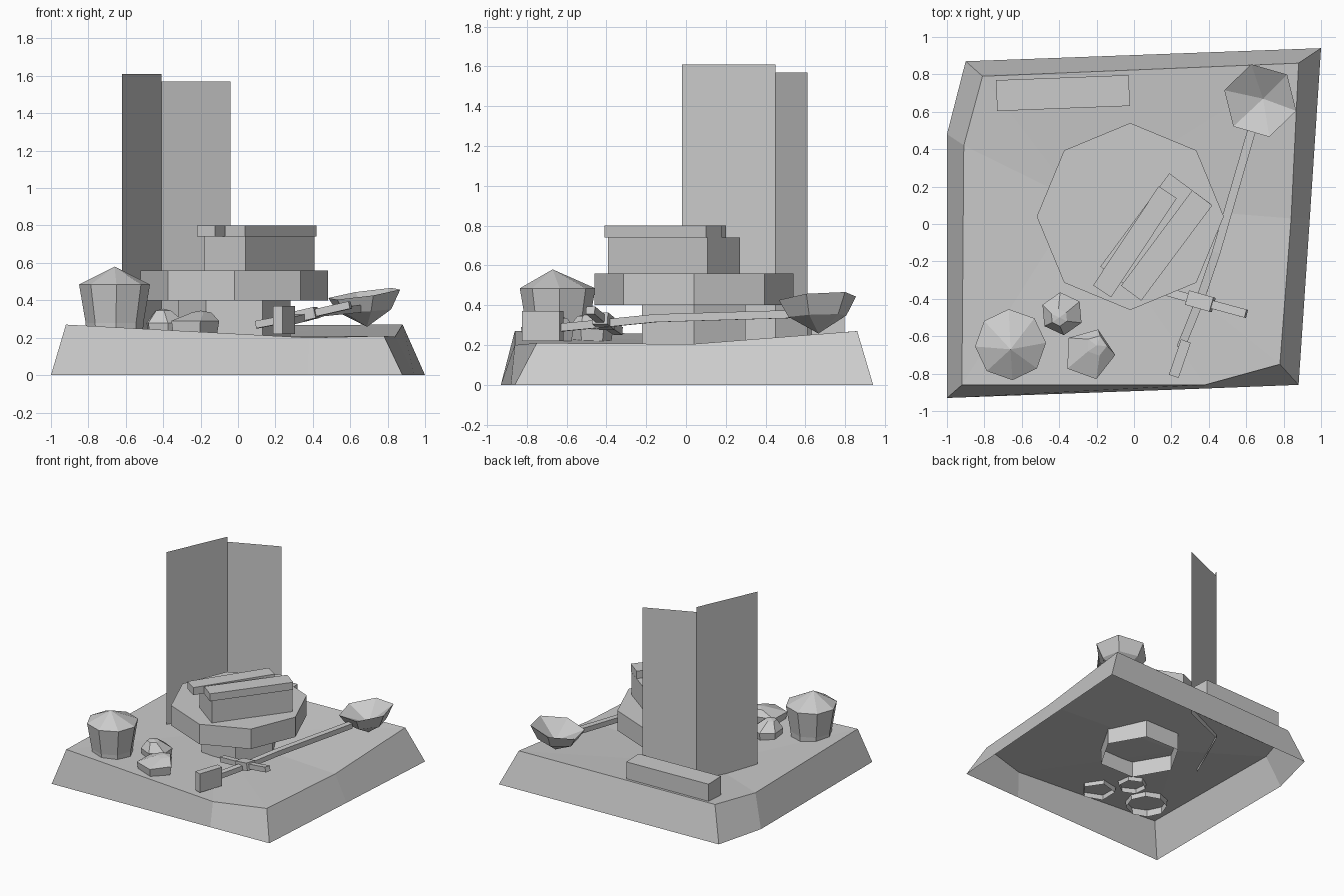
import bpy
from math import cos, sin, pi, radians, atan2
from mathutils import Vector, Matrix

if "Cube" in bpy.data.objects:
    bpy.data.objects.remove(bpy.data.objects["Cube"])


def mesh(name, verts, faces):
    me = bpy.data.meshes.new(name)
    me.from_pydata([tuple(v) for v in verts], [], faces)
    ob = bpy.data.objects.new(name, me)
    bpy.context.collection.objects.link(ob)
    return ob


def loft(name, rings, bottom=None, top=None, cap=False):
    """Join equal rings; bottom/top are optional apex points."""
    n = len(rings[0])
    verts = [v for r in rings for v in r]
    faces = [(k*n+i, k*n+(i+1) % n, (k+1)*n+(i+1) % n, (k+1)*n+i)
             for k in range(len(rings)-1) for i in range(n)]
    last = (len(rings)-1)*n
    if bottom:
        verts.append(bottom)
        faces += [((i+1) % n, i, len(verts)-1) for i in range(n)]
    if top:
        verts.append(top)
        faces += [(last+i, last+(i+1) % n, len(verts)-1) for i in range(n)]
    if cap:
        faces.append(tuple(last+i for i in range(n)))
        faces.append(tuple(reversed(range(n))))
    return mesh(name, verts, faces)


def ring(c, r, z, n, phase=0, slope=(0, 0)):
    out = []
    for i in range(n):
        a = radians(phase) + 2*pi*i/n
        x, y = r*cos(a), r*sin(a)
        out.append((c[0]+x, c[1]+y, z + slope[0]*x + slope[1]*y))
    return out


def beam(name, path, w, h):
    """Rectangular bar of width w and height h along a path."""
    path = [Vector(p) for p in path]
    rings = []
    for i, p in enumerate(path):
        d = (path[min(i+1, len(path)-1)] - path[max(i-1, 0)]).normalized()
        s = d.cross(Vector((0, 0, 1))).normalized()
        u = s.cross(d)
        rings.append([p + s*a*w/2 + u*b*h/2
                      for a, b in ((1, -1), (1, 1), (-1, 1), (-1, -1))])
    return loft(name, rings, cap=True)


def block(name, c, length, width, angle, z0, z1):
    """Upright box turned about z."""
    d = Vector((cos(radians(angle)), sin(radians(angle)), 0)) * length/2
    m = Vector((c[0], c[1], (z0+z1)/2))
    return beam(name, [m-d, m+d], width, z1-z0)


# Sloping ground slab, open underneath, dipping in the middle
foot = [(-1, -.93, 0), (.37, -.88, 0), (.88, -.86, 0), (.94, .03, 0),
        (1, .94, 0), (-.9, .87, 0), (-1, .48, 0)]
edge = [(-.92, -.86, .27), (.38, -.86, .2), (.78, -.75, .21), (.84, .03, .205),
        (.88, .86, .27), (-.81, .79, .265), (-.91, .42, .245)]
loft("ground", [foot, edge], top=(-.3, .12, .2))

# Round table on a six-sided pedestal
mid = (-.02, .04)
loft("pedestal", [ring(mid, .3, .08, 6), ring(mid, .3, .4, 6)])
loft("table_top", [ring(mid, .5, .4, 8), ring(mid, .5, .56, 8)], cap=True)

# Chest with two lid planks
block("chest", (.115, -.06), .62, .275, 53.5, .56, .74)
block("lid_plank_left", (.005, -.095), .635, .116, 56.5, .74, .8)
block("lid_plank_right", (.175, -.115), .636, .134, 53.3, .74, .8)

# Tall thin screen panels at the back
for name, a, b, top in (("screen_left", (-.62, -.02), (-.41, .45), 1.61),
                        ("screen_right", (-.41, .45), (-.04, .61), 1.57)):
    mesh(name, [(*a, .2), (*b, .2), (*b, top), (*a, top)], [(0, 1, 2, 3)])

# Low bench behind the screen
block("bench", (-.38, .7), .71, .165, 2.2, .21, .4)

# Covered pot
p = (-.66, -.645)
loft("pot", [ring(p, .15, .2, 8, 3), ring(p, .155, .28, 8, 3), ring(p, .19, .485, 8, 3)],
     top=(-.66, -.67, .58))

# Two faceted stones
for name, c, r, n, ph, z, peak in (
        ("stone_back", (-.385, -.48), .115, 6, 35, .3, (-.4, -.5, .355)),
        ("stone_front", (-.24, -.695), .14, 5, 70, .31, (-.2, -.65, .345))):
    loft(name, [ring(c, r*.88, .19, n, ph), ring(c, r, z-.02, n, ph),
                ring((peak[0], peak[1]), r*.4, peak[2]-.01, n, ph)], top=peak)

# Long staff with grip block, cross bar and hub
beam("staff", [(.25, -.66, .285), (.355, -.4, .31), (.44, -.15, .335), (.635, .52, .355)],
     .045, .04)
block("grip_block", (.245, -.72), .2, .055, 71, .22, .37)
beam("cross_bar", [(.1, -.34, .27), (.36, -.415, .32), (.6, -.48, .375)], .045, .04)
beam("cross_hub", [(.29, -.395, .305), (.42, -.432, .335)], .08, .06)

# Tilted six-sided bowl at the staff's end
b = (.675, .66)
tilt = (.14, .08)
loft("bowl", [ring(b, .15, .345, 6, 44, (.06, .04)), ring(b, .2, .435, 6, 44, tilt)],
     bottom=(.69, .665, .258), top=(.69, .67, .33))
